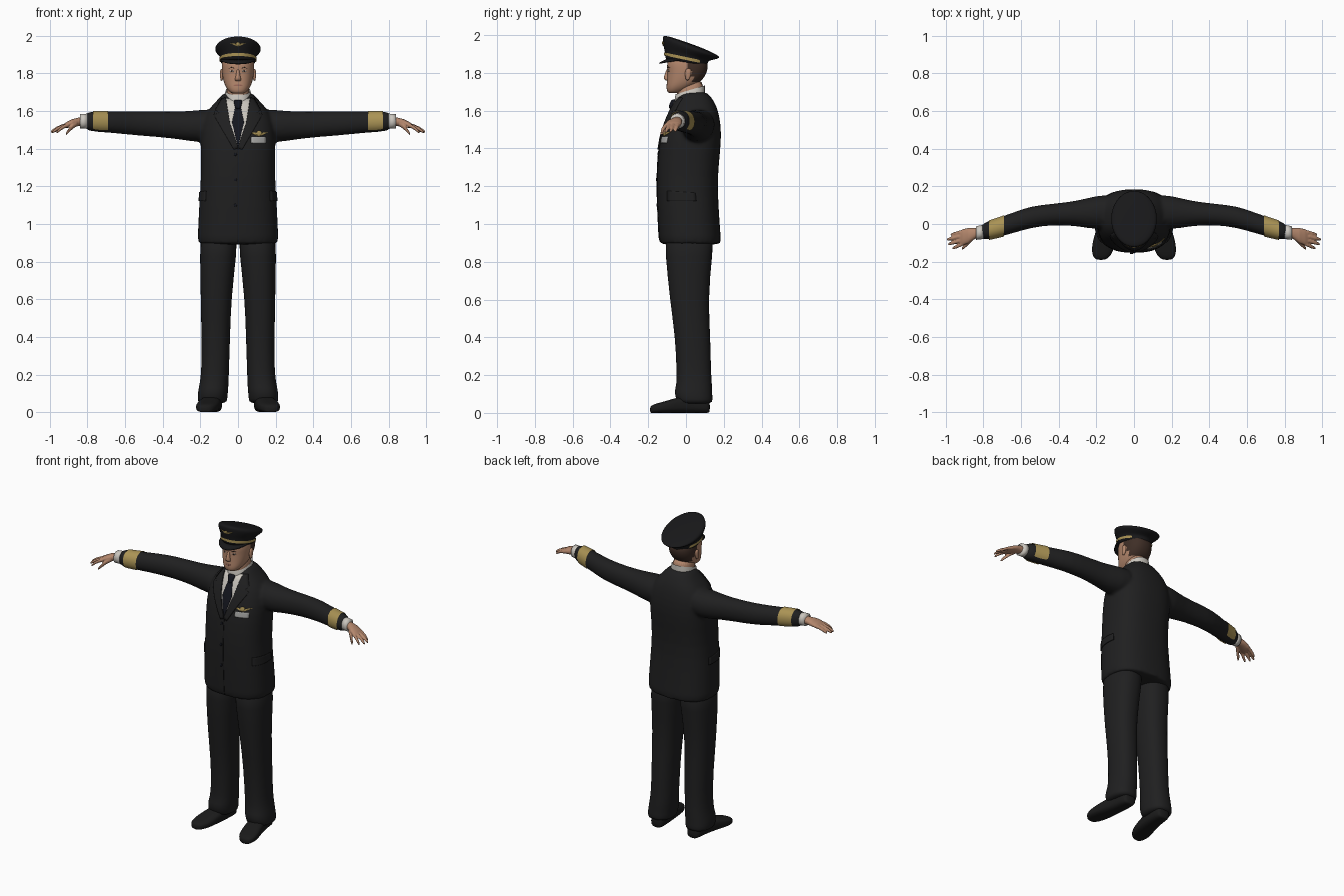
import bpy, bmesh
from math import sin, cos, pi, radians, copysign
from mathutils import Vector
from mathutils.bvhtree import BVHTree

if "Cube" in bpy.data.objects:
    bpy.data.objects.remove(bpy.data.objects["Cube"])


def material(name, *rgb):
    m = bpy.data.materials.new(name)
    m.use_nodes = True
    m.diffuse_color = (*rgb, 1)
    bsdf = m.node_tree.nodes["Principled BSDF"]
    bsdf.inputs["Base Color"].default_value = (*rgb, 1)
    bsdf.inputs["Roughness"].default_value = 0.8
    return m


UNIFORM = material("uniform black", .014, .014, .0145)
CAP = material("cap black", .009, .009, .01)
SHOE = material("shoe black", .011, .011, .011)
NAVY = material("tie navy", .007, .008, .013)
GOLD = material("gold braid", .40, .29, .09)
SKIN = material("skin", .45, .24, .15)
LIPS = material("lips", .33, .14, .10)
HAIR = material("brown hair", .05, .028, .02)
SHIRT = material("shirt white", .60, .57, .52)
SILVER = material("silver tag", .38, .38, .37)
N = 28


def power(v, p):
    return copysign(abs(v) ** (2 / p), v)


def zring(z, rx, front, back, cx=0, slope=0, p=2.3):
    """Horizontal cross-section, optionally tilted front to back."""
    cy, ry = (front + back) / 2, (back - front) / 2
    ring = []
    for i in range(N):
        a = 2 * pi * i / N
        dy = ry * power(sin(a), p)
        ring.append((cx + rx * power(cos(a), p), cy + dy, z + slope * dy))
    return ring


def xring(x, y, z, ry, rz, p=2.1):
    """Cross-section across a limb that runs along x."""
    return [(x, y + ry * power(cos(2 * pi * i / N), p), z + rz * power(sin(2 * pi * i / N), p))
            for i in range(N)]


def finger(a, b, r):
    a, b = Vector(a), Vector(b)
    rings = []
    for t, k in ((0, 1), (.35, 1), (.7, .95), (.93, .75), (1, .35)):
        q = a.lerp(b, t)
        q.z += .008 * sin(pi * t)
        rings.append(xring(*q, r * k, r * k))
    return rings


def finish(bm, name, mats):
    me = bpy.data.meshes.new(name)
    bm.to_mesh(me)
    bm.free()
    for m in mats:
        me.materials.append(m)
    me.polygons.foreach_set("use_smooth", [True] * len(me.polygons))
    ob = bpy.data.objects.new(name, me)
    bpy.context.collection.objects.link(ob)
    return ob


def loft(name, parts, mats, mirror=False, remesh=0, sub=1, keep=None, paint=None):
    """Skin one or more stacks of rings into a single object."""
    bm = bmesh.new()
    for rings in parts:
        rows = [[bm.verts.new(c) for c in r] for r in rings]
        for a, b in zip(rows, rows[1:]):
            for i in range(N):
                j = (i + 1) % N
                bm.faces.new((a[i], a[j], b[j], b[i]))
        if not keep:
            bm.faces.new(rows[0])
            bm.faces.new(rows[-1])
    bmesh.ops.recalc_face_normals(bm, faces=bm.faces)
    if keep:
        drop = [f for f in bm.faces if not keep(f)]
        bmesh.ops.delete(bm, geom=drop, context="FACES")
    if paint:
        for f in bm.faces:
            f.material_index = int(paint(f.calc_center_median()))
    ob = finish(bm, name, mats)
    if mirror:
        ob.modifiers.new("Mirror", "MIRROR").use_mirror_merge = False
    if remesh:
        if sub:
            ob.modifiers.new("Round", "SUBSURF").levels = sub
        r = ob.modifiers.new("Blend", "REMESH")
        r.mode, r.voxel_size, r.use_smooth_shade = "VOXEL", remesh, True
        s = ob.modifiers.new("Soften", "SMOOTH")
        s.factor, s.iterations = .5, 4
    elif sub:
        m = ob.modifiers.new("Round", "SUBSURF")
        m.levels = m.render_levels = sub
    return ob


def surface(ob):
    dg = bpy.context.evaluated_depsgraph_get()
    dg.update()
    return BVHTree.FromObject(ob, dg)


def panel(name, tree, pts, mat, lift=.003, both=False, side=False, cuts=5):
    """Flat outline pressed onto a surface, from the front or from the side."""
    for s in ((1, -1) if both else (1,)):
        bm = bmesh.new()
        bm.faces.new([bm.verts.new((s, u, v) if side else (s * u, -1, v)) for u, v in pts])
        bmesh.ops.triangulate(bm, faces=bm.faces)
        bmesh.ops.subdivide_edges(bm, edges=bm.edges, cuts=cuts, use_grid_fill=True)
        ray = Vector((-s, 0, 0)) if side else Vector((0, 1, 0))
        depth = 1
        for v in bm.verts:
            hit = tree.ray_cast(v.co, ray)
            depth = hit[3] if hit[0] else depth
            v.co += ray * (depth - lift)
        for f in bm.faces:
            f.normal_update()
            if f.normal.dot(ray) > 0:
                f.normal_flip()
        label = name if not both else ("left_" if s > 0 else "right_") + name
        ob = finish(bm, label, [mat])
        m = ob.modifiers.new("Thickness", "SOLIDIFY")
        m.thickness = min(lift, .008)


def disc(x, z, r, rz=None):
    return [(x + r * cos(i * pi / 4), z + (rz or r) * sin(i * pi / 4)) for i in range(8)]


# Jacket: torso and both sleeves blended together
torso = [zring(*r, p=2.5) for r in (
    (.89, .216, -.142, .187), (.9, .216, -.142, .187), (1.1, .208, -.153, .172),
    (1.25, .196, -.156, .167), (1.4, .2, -.147, .184), (1.5, .2, -.126, .188),
    (1.58, .18, -.095, .176), (1.63, .138, -.072, .16), (1.67, .098, -.05, .135),
    (1.705, .074, -.02, .108))]
ARM = ((.1, .07, 1.53, .09, .085), (.2, .06, 1.518, .092, .088), (.3, .056, 1.523, .066, .074),
       (.43, .052, 1.53, .056, .068), (.55, .038, 1.535, .058, .064), (.65, .003, 1.54, .055, .058),
       (.75, -.027, 1.544, .05, .055), (.825, -.046, 1.546, .046, .05))
arms = [[xring(s * a[0], *a[1:]) for a in ARM] for s in (1, -1)]
jacket = loft("jacket", [torso] + arms, [UNIFORM], remesh=.01)

# Sleeve braid and shirt cuffs
loft("sleeve_braid", [[xring(.69, -.01, 1.542, .057, .06), xring(.73, -.022, 1.543, .0545, .0585),
                       xring(.77, -.033, 1.545, .0525, .0565)]], [GOLD], mirror=True,
     keep=lambda f: f.normal.z > -.75)
loft("shirt_cuffs", [[xring(.8, -.042, 1.546, .038, .04), xring(.838, -.048, 1.546, .036, .038)]],
     [SHIRT], mirror=True, sub=0)

# Hands
palm = [xring(*r) for r in ((.81, -.045, 1.545, .026, .025), (.845, -.05, 1.543, .029, .023),
                            (.88, -.062, 1.536, .041, .021), (.91, -.07, 1.526, .043, .016),
                            (.925, -.073, 1.52, .038, .011))]
digits = [finger((.9, -.038 - .021 * i, 1.526), tip, .0105) for i, tip in enumerate(
    ((.975, -.058, 1.49), (.995, -.083, 1.488), (.988, -.108, 1.486), (.965, -.13, 1.484)))]
thumb = finger((.855, -.075, 1.532), (.915, -.132, 1.476), .013)
loft("hands", [palm, thumb] + digits, [SKIN], mirror=True, remesh=.004, sub=0)

# Trousers
loft("trousers", [[zring(z, rx, f, b, cx) for z, cx, rx, f, b in (
    (.97, .1, .1, -.115, .155), (.85, .105, .098, -.11, .14), (.6, .117, .081, -.086, .117),
    (.4, .118, .076, -.057, .13), (.22, .121, .073, -.05, .132), (.15, .127, .077, -.05, .138),
    (.11, .133, .08, -.064, .138), (.07, .136, .079, -.05, .142), (.045, .136, .076, -.042, .138))]],
     [UNIFORM], mirror=True)


# Shoes
def shoe_ring(y, cx, rx, h):
    return [(cx + rx * power(cos(2 * pi * i / N), 2.8), y,
             h / 2 + h / 2 * power(sin(2 * pi * i / N), 2.8)) for i in range(N)]


loft("shoes", [[shoe_ring(*r) for r in (
    (.127, .13, .03, .06), (.115, .13, .045, .075), (.05, .133, .05, .09), (-.03, .145, .055, .088),
    (-.1, .16, .062, .064), (-.15, .169, .056, .052), (-.18, .174, .04, .042),
    (-.191, .176, .02, .03))]], [SHOE], mirror=True)

# Neck, head, nose and ears
loft("neck", [[zring(1.62, .062, -.04, .09), zring(1.69, .06, -.05, .088),
               zring(1.77, .062, -.05, .098)]], [SKIN])
head = loft("head", [[zring(*r) for r in (
    (1.692, .03, -.092, -.04), (1.702, .046, -.101, -.01), (1.725, .064, -.104, .035),
    (1.75, .075, -.101, .075), (1.78, .082, -.1, .1), (1.81, .086, -.098, .113),
    (1.835, .087, -.102, .117), (1.86, .086, -.098, .112), (1.89, .075, -.085, .08))]],
    [SKIN, HAIR], paint=lambda c: c.z > 1.75 and c.y > (.035 if c.z < 1.81 else .015))
loft("nose", [[zring(*r) for r in ((1.757, .01, -.104, -.08), (1.765, .018, -.114, -.08),
                                   (1.774, .015, -.119, -.08), (1.8, .009, -.11, -.08),
                                   (1.825, .008, -.1, -.08))]], [SKIN])
loft("ears", [[zring(z, rx, f, b, .087) for z, rx, f, b in (
    (1.76, .005, .0, .015), (1.775, .008, -.004, .022), (1.805, .01, -.006, .03),
    (1.825, .006, .0, .026))]], [SKIN], mirror=True)

# Painted facial features
face = surface(head)
panel("eye_white", face, disc(.033, 1.812, .013, .005), SHIRT, .001, True, cuts=2)
panel("iris", face, disc(.033, 1.812, .005), HAIR, .002, True, cuts=1)
panel("eyebrow", face, [(.014, 1.826), (.035, 1.833), (.054, 1.826), (.035, 1.828)], HAIR, .002, True)
panel("mouth", face, disc(0, 1.737, .024, .005), LIPS, .002)

# Cap: crown and band in one, strap, peak
cap = loft("cap", [[zring(z, rx, f, b, 0, s, 2) for z, rx, f, b, s in (
    (1.852, .092, -.108, .113, -.15), (1.86, .094, -.11, .114, -.17), (1.893, .097, -.114, .118, -.25),
    (1.9, .102, -.118, .135, -.26), (1.922, .123, -.123, .178, -.3), (1.934, .122, -.124, .178, -.33),
    (1.948, .113, -.122, .166, -.37), (1.955, .07, -.07, .11, -.36), (1.956, .02, 0, .04, -.36))]],
    [CAP])
loft("cap_strap", [[zring(z, .099, -.117, .12, 0, -.21, 2) for z in (1.868, 1.875, 1.884)]],
     [GOLD], keep=lambda f: f.calc_center_median().y < .075)
bm = bmesh.new()
rows = []
for i in range(21):
    a = radians(197 + 146 * i / 20)
    d = max(0, -sin(a) - .29)
    inner = bm.verts.new((.09 * cos(a), .1 * sin(a), 1.876))
    outer = bm.verts.new((.1 * cos(a), .112 * sin(a) - .042 * d, 1.872 - .026 * d))
    rows.append((inner, outer))
for (a, b), (c, d) in zip(rows, rows[1:]):
    bm.faces.new((a, b, d, c))
peak = finish(bm, "cap_peak", [CAP])
peak.modifiers.new("Thickness", "SOLIDIFY").thickness = .006


# Winged badges on cap and chest
def wings(name, tree, x, z, w, h):
    panel(name + "_wings", tree, [(x - w, z + h * .5), (x, z), (x + w, z + h * .5),
                                  (x + w * .5, z - h * .4), (x, z - h), (x - w * .5, z - h * .4)],
          GOLD, .004)
    panel(name + "_crest", tree, disc(x, z, h * .9), GOLD, .006, cuts=2)


wings("cap", surface(cap), 0, 1.955, .042, .012)
cloth = surface(jacket)
wings("chest", cloth, .112, 1.482, .052, .016)
panel("name_tag", cloth, [(.07, 1.43), (.15, 1.43), (.15, 1.463), (.07, 1.463)], SILVER, .004)

# Shirt front, collar, tie and lapels
panel("shirt_front", cloth, [(-.072, 1.667), (.072, 1.667), (.045, 1.54), (0, 1.41), (-.045, 1.54)],
      SHIRT, .002, cuts=8)
loft("shirt_collar", [[zring(z, rx, f, .1, 0, .3) for z, rx, f in (
    (1.668, .072, -.062), (1.69, .07, -.06), (1.71, .065, -.056))]], [SHIRT], keep=lambda f: True)
panel("tie_blade", cloth, [(-.013, 1.63), (.013, 1.63), (.032, 1.54), (.0, 1.41), (-.032, 1.54)],
      NAVY, .005, cuts=8)
loft("tie_knot", [[zring(1.61, .012, -.09, -.06), zring(1.62, .016, -.093, -.06),
                   zring(1.652, .024, -.081, -.05), zring(1.66, .022, -.072, -.05)]], [NAVY])
panel("lapel", cloth, [(.066, 1.672), (.088, 1.668), (.122, 1.606), (.098, 1.592), (.13, 1.58),
                       (.022, 1.395), (-.002, 1.405), (.043, 1.54)], UNIFORM, .008, True, cuts=8)

# Front seam, buttons and pocket flaps
panel("front_seam", cloth, [(-.002, .905), (.002, .905), (.002, 1.4), (-.002, 1.4)], CAP, .003, cuts=30)
for k, z in enumerate((1.37, 1.235, 1.1)):
    panel("button_%d" % (k + 1), cloth, disc(-.014, z, .008), NAVY, .006, cuts=2)
panel("pocket_flap", cloth, [(-.1, 1.175), (.05, 1.165), (.055, 1.122), (-.1, 1.122)],
      UNIFORM, .006, True, True, cuts=8)
